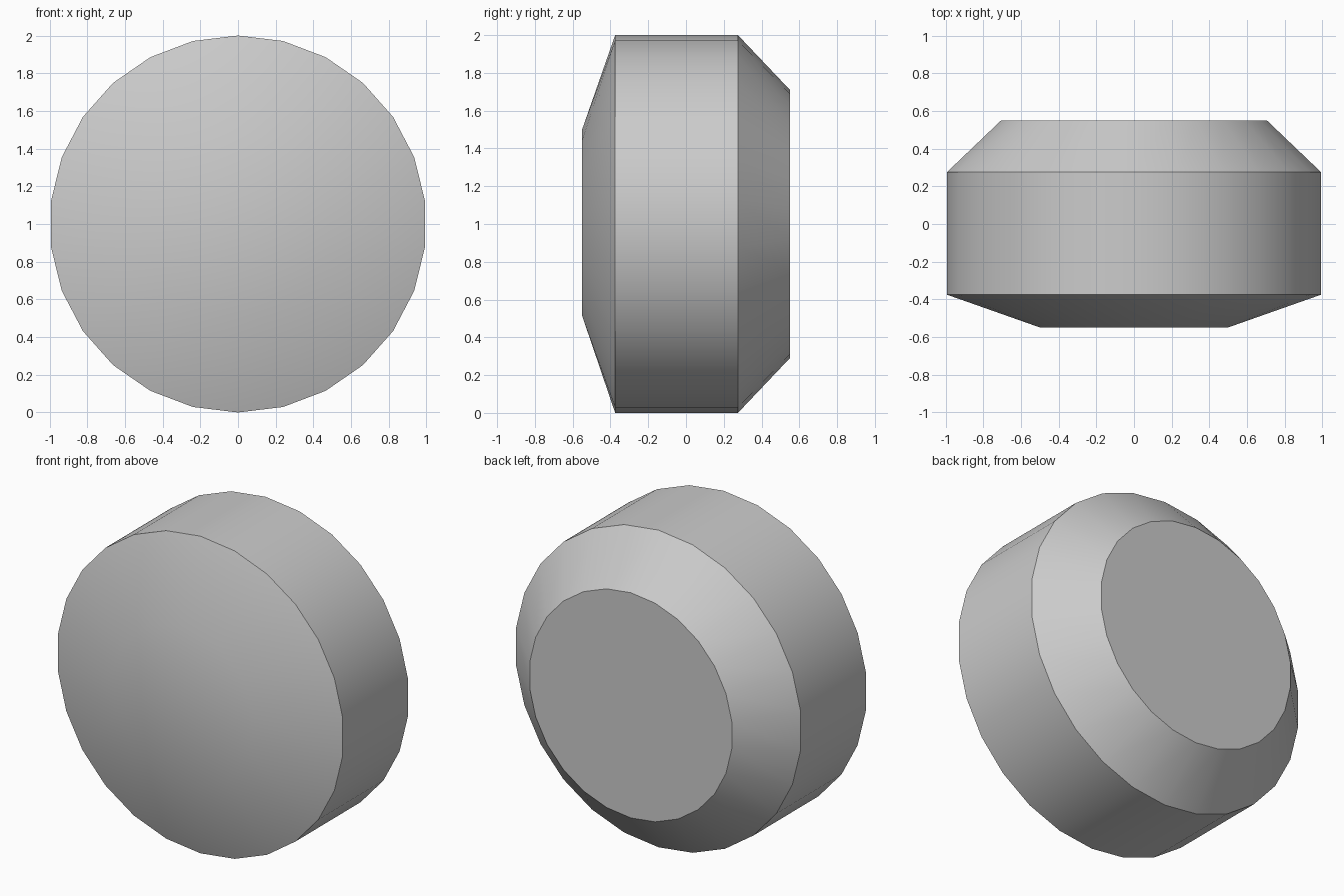
import bpy, bmesh
from math import sin, cos, tau, radians

if "Cube" in bpy.data.objects:
    bpy.data.objects.remove(bpy.data.objects["Cube"], do_unlink=True)

SIDES = 26


def material(name, color):
    mat = bpy.data.materials.new(name)
    mat.use_nodes = True
    mat.diffuse_color = color
    mat.node_tree.nodes["Principled BSDF"].inputs["Base Color"].default_value = color
    return mat


def ring(bm, sides, radius, y):
    # Regular polygon around the y axis, first corner at the top
    return [bm.verts.new((radius * sin(tau * i / sides), y, 1 + radius * cos(tau * i / sides)))
            for i in range(sides)]


bm = bmesh.new()
cap = ring(bm, SIDES // 2, 0.5, -0.55)
front_rim = ring(bm, SIDES, 1.0, -0.375)
back_rim = ring(bm, SIDES, 1.0, 0.275)
back_cap = ring(bm, SIDES, 0.71, 0.55)

# Drum wall and rear bevel
for a, b in ((front_rim, back_rim), (back_rim, back_cap)):
    for i in range(SIDES):
        j = (i + 1) % SIDES
        bm.faces.new((a[i], a[j], b[j], b[i]))

# Shallow front bevel: each cap corner fans out to the rim
for i in range(SIDES // 2):
    c, d = cap[i], cap[(i + 1) % len(cap)]
    r0, r1, r2 = (front_rim[(2 * i + k) % SIDES] for k in range(3))
    bm.faces.new((c, r0, r1))
    bm.faces.new((c, r1, d))
    bm.faces.new((d, r1, r2))

# Flat ends
bm.faces.new(cap)
bm.faces.new(back_cap)
bmesh.ops.recalc_face_normals(bm, faces=bm.faces)

mesh = bpy.data.meshes.new("drum_body")
bm.to_mesh(mesh)
bm.free()
mesh.materials.append(material("light_grey", (0.6, 0.6, 0.6, 1)))
body = bpy.data.objects.new("drum_body", mesh)
bpy.context.collection.objects.link(body)

# Soft front dome and wall, crisp rims
bpy.ops.object.select_all(action="DESELECT")
body.select_set(True)
bpy.context.view_layer.objects.active = body
bpy.ops.object.shade_smooth_by_angle(angle=radians(30))
